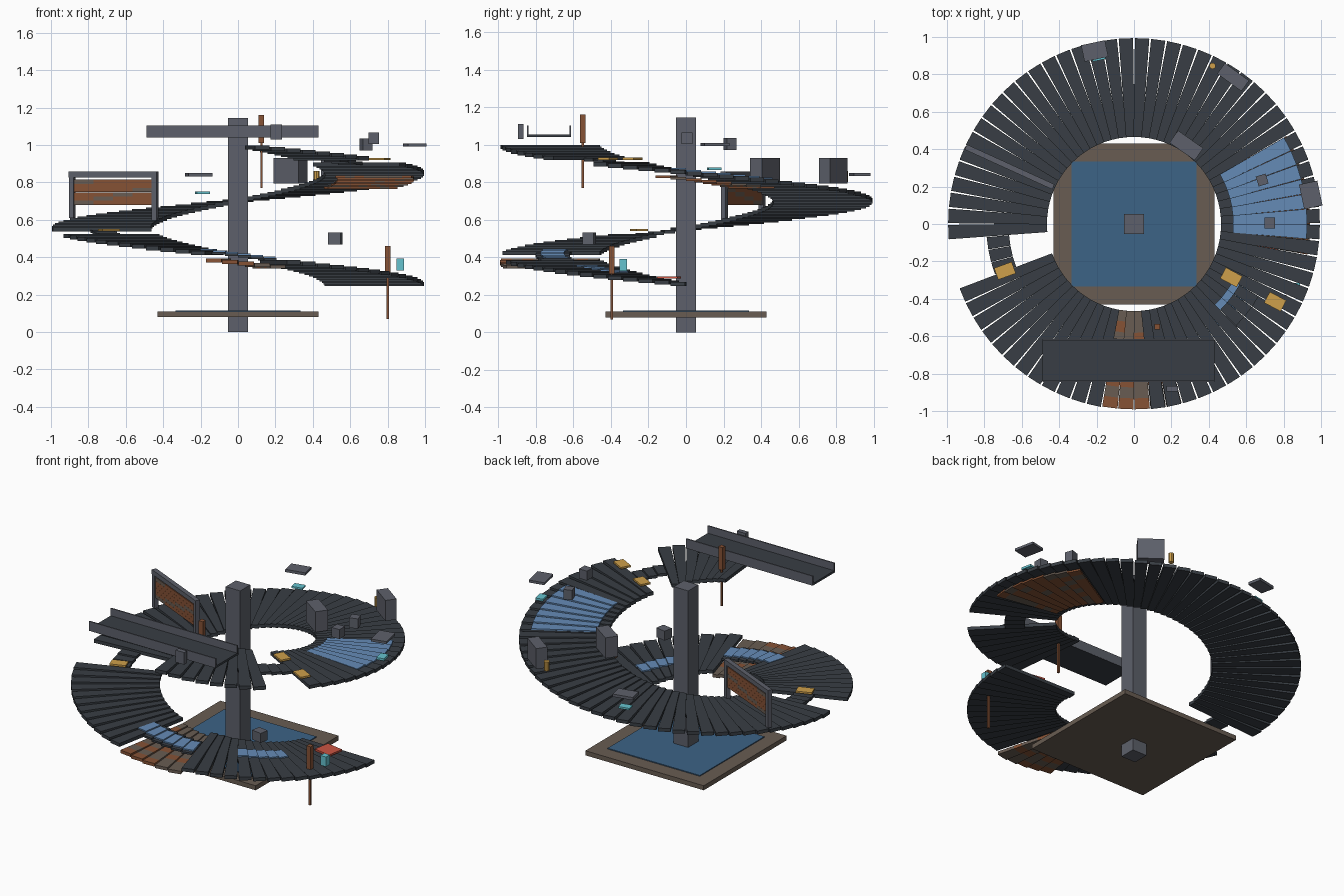
import bpy, math, random
from mathutils import Matrix, Vector

if "Cube" in bpy.data.objects:
    bpy.data.objects.remove(bpy.data.objects["Cube"])

random.seed(4)


def mat(name, r, g, b):
    m = bpy.data.materials.new(name)
    m.diffuse_color = (r, g, b, 1)
    m.use_nodes = True
    m.node_tree.nodes["Principled BSDF"].inputs["Base Color"].default_value = m.diffuse_color
    return m


DARK = mat("dark slate", 0.040, 0.048, 0.058)
GREY = mat("stone grey", 0.110, 0.118, 0.145)
BROWN = mat("weathered brown", 0.140, 0.108, 0.085)
RUST = mat("rust orange", 0.240, 0.085, 0.036)
POOL = mat("deep water blue", 0.046, 0.125, 0.240)
WATER = mat("light water blue", 0.130, 0.260, 0.470)
GOLD = mat("gold", 0.620, 0.350, 0.070)
CYAN = mat("cyan", 0.130, 0.540, 0.620)
RED = mat("signal red", 0.600, 0.090, 0.055)

BOX = [(0, 3, 2, 1), (4, 5, 6, 7), (0, 1, 5, 4), (1, 2, 6, 5), (2, 3, 7, 6), (3, 0, 4, 7)]


def make(name, verts, faces, mats, idx=None):
    me = bpy.data.meshes.new(name)
    me.from_pydata(verts, [], faces)
    for m in mats:
        me.materials.append(m)
    if idx:
        me.polygons.foreach_set("material_index", idx)
    me.update()
    ob = bpy.data.objects.new(name, me)
    bpy.context.collection.objects.link(ob)
    return ob


def box(name, c, s, m, rot=0):
    """Box by centre and size, turned about z by rot degrees."""
    x, y, z = [v / 2 for v in s]
    R = Matrix.Rotation(math.radians(rot), 3, 'Z')
    v = [Vector(c) + R @ Vector((a * x, b * y, k * z))
         for k in (-1, 1) for a, b in ((-1, -1), (1, -1), (1, 1), (-1, 1))]
    return make(name, v, BOX, [m])


def planks(name, items, r0, r1, w0, w1, thick, mats, drop=0.0, cuts=1):
    """Tapered radial planks at spiral steps; with cuts > 1 colours are patchy."""
    verts, faces, idx = [], [], []
    for i in items:
        a = math.radians(-(i + 0.5) * 5)
        u, t = Vector((math.cos(a), math.sin(a), 0)), Vector((-math.sin(a), math.cos(a), 0))
        zt = step_z(i) - drop
        for k in range(cuts):
            n = len(verts)
            f0, f1 = k / cuts, (k + 1) / cuts
            for z in (zt - thick, zt):
                for f, s in ((f0, -1), (f1, -1), (f1, 1), (f0, 1)):
                    w = w0 + (w1 - w0) * f
                    verts.append(u * (r0 + (r1 - r0) * f) + t * (s * w / 2) + Vector((0, 0, z)))
            faces += [tuple(q + n for q in f) for f in BOX]
            idx += [random.randrange(len(mats))] * 6
    return make(name, verts, faces, mats, idx)


def step_z(i):
    return 0.268 + 0.0083 * i


# Base pool and central column
box("base_slab", (0, 0, 0.095), (0.86, 0.86, 0.03), BROWN)
box("pool_water", (0, 0, 0.112), (0.67, 0.67, 0.008), POOL)
box("central_column", (0, 0, 0.572), (0.105, 0.105, 1.144), GREY)

# Spiral walkway in three runs, with a collapsed part and two gaps
runs = {"lower_walkway": list(range(0, 15)) + list(range(20, 32)),
        "main_walkway": range(35, 78), "upper_walkway": range(81, 89)}
for name, items in runs.items():
    planks(name, items, 0.465, 0.993, 0.046, 0.077, 0.022, [DARK])
planks("sunken_rusty_planks", range(15, 20), 0.465, 0.99, 0.045, 0.083, 0.02,
       [RUST, BROWN, BROWN], 0.033, 9)
planks("rusty_underside", range(66, 74), 0.53, 0.94, 0.047, 0.082, 0.012,
       [RUST, RUST, BROWN], 0.038, 8)

# Narrow bridges over the gaps
planks("left_gap_bridge", range(32, 35), 0.67, 0.79, 0.056, 0.066, 0.018, [DARK], 0.004)
planks("upper_gap_bridge", range(78, 81), 0.65, 0.77, 0.054, 0.064, 0.018, [DARK], 0.004)
planks("sunken_bridge", range(15, 20), 0.62, 0.80, 0.054, 0.068, 0.012, [DARK], -0.002)

# Water plates
planks("wide_water_plates", range(66, 73), 0.53, 0.925, 0.046, 0.079, 0.008, [WATER], -0.009)
planks("lower_water_strip", range(6, 11), 0.61, 0.71, 0.053, 0.062, 0.008, [WATER], -0.009)
planks("sunken_water_strip", range(15, 21), 0.65, 0.775, 0.056, 0.068, 0.008, [WATER], -0.011)

# Raised tray at the top
box("tray_floor", (-0.03, -0.73, 1.047), (0.92, 0.23, 0.014), DARK)
for s in (-1, 1):
    box("tray_rim", (-0.03, -0.73 + s * 0.112, 1.072), (0.92, 0.008, 0.062), GREY)

# Radial gate: two posts, top beam and slatted panel
gate = Vector((-0.665, 0.305, 0))
gd = Vector((math.cos(math.radians(-24.5)), math.sin(math.radians(-24.5)), 0))
for s, z0 in ((-1, 0.61), (1, 0.60)):
    p = gate + gd * (s * 0.243)
    box("gate_post", (p.x, p.y, (z0 + 0.85) / 2), (0.028, 0.028, 0.85 - z0), GREY, -24.5)
box("gate_beam", (gate.x, gate.y, 0.842), (0.515, 0.03, 0.03), GREY, -24.5)
for k in range(6):
    for j in range(4):
        p = gate + gd * ((j - 1.5) * 0.115)
        m = BROWN if (k * 3 + j * 2) % 5 == 0 else RUST
        box("gate_slat", (p.x, p.y, 0.691 + k * 0.0225), (0.115, 0.014, 0.022), m, -24.5)

# Marker stakes: thick head on a thin rod
for x, y, z in ((0.80, -0.395, 0.07), (0.125, -0.55, 0.77)):
    box("stake_rod", (x, y, z + 0.125), (0.012, 0.012, 0.25), RUST)
    box("stake_head", (x, y, z + 0.315), (0.03, 0.03, 0.15), RUST)

# Stone blocks and floating slabs: centre, size, turn
for c, s, r in (((0.28, 0.42, 0.862), (0.165, 0.08, 0.135), -35),
                ((0.53, 0.785, 0.862), (0.16, 0.07, 0.135), -36),
                ((0.685, 0.235, 1.003), (0.055, 0.055, 0.065), 18),
                ((0.725, 0.005, 1.035), (0.057, 0.057, 0.062), 0),
                ((0.52, -0.515, 0.50), (0.07, 0.06, 0.062), -10),
                ((0.205, -0.88, 1.07), (0.062, 0.03, 0.08), 0)):
    box("stone_block", c, s, GREY, r)
for c, s, r in (((-0.21, 0.925, 0.841), (0.13, 0.09, 0.018), 12),
                ((0.945, 0.155, 1.0), (0.10, 0.135, 0.016), 12)):
    box("floating_slab", c, s, GREY, r)

# Coloured pads and tokens
for c, r in (((0.52, -0.285, 0.925), -28), ((0.755, -0.415, 0.925), -28), ((-0.69, -0.25, 0.545), 20)):
    box("gold_pad", c, (0.10, 0.066, 0.012), GOLD, r)
box("cyan_pad", (-0.19, 0.90, 0.744), (0.07, 0.05, 0.012), CYAN, 12)
box("cyan_pad", (0.945, 0.15, 0.872), (0.05, 0.07, 0.014), CYAN, 12)
box("cyan_block", (0.868, -0.335, 0.36), (0.04, 0.04, 0.064), CYAN)
box("red_pad", (0.72, -0.09, 0.292), (0.12, 0.11, 0.012), RED, -10)
bpy.ops.mesh.primitive_cylinder_add(vertices=10, radius=0.017, depth=0.06, location=(0.42, 0.845, 0.83))
token = bpy.context.object
token.name = "gold_token"
token.data.materials.append(GOLD)
